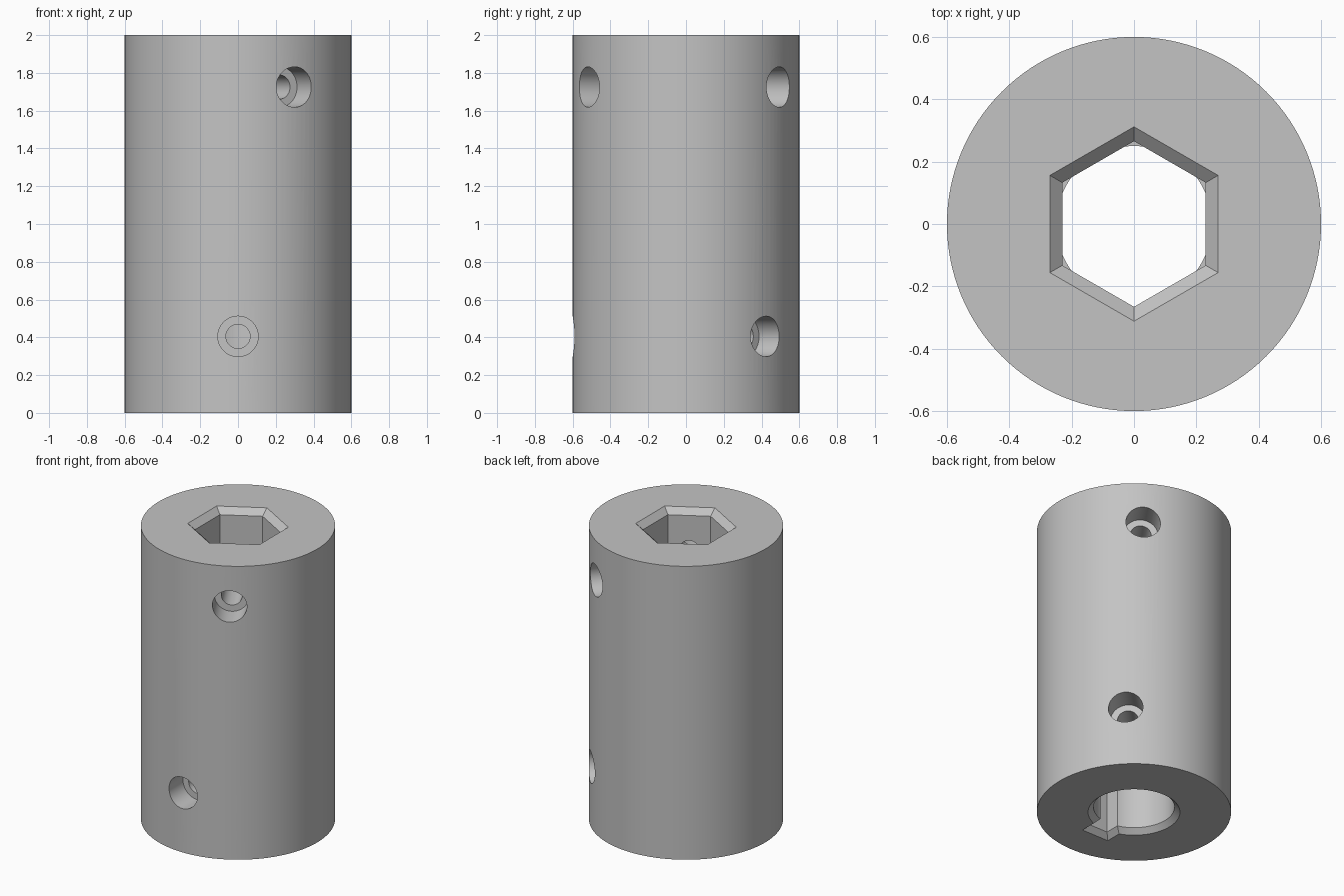
import bpy, bmesh, math
from mathutils import Matrix

cube = bpy.data.objects.get("Cube")
if cube:
    bpy.data.objects.remove(cube, do_unlink=True)

steel = bpy.data.materials.new("plain_grey")
steel.use_nodes = True
grey = (0.55, 0.55, 0.55, 1)
steel.diffuse_color = grey
steel.node_tree.nodes["Principled BSDF"].inputs["Base Color"].default_value = grey


def ngon(r, n, turn=0.0):
    return [(r * math.cos(turn + math.tau * i / n), r * math.sin(turn + math.tau * i / n)) for i in range(n)]


def slot(half_width, depth):
    return [(-half_width, -depth), (half_width, -depth), (half_width, 0), (-half_width, 0)]


def loft(name, rings):
    """Closed solid through (outline, height) rings."""
    bm = bmesh.new()
    loops = [[bm.verts.new((x, y, z)) for x, y in pts] for pts, z in rings]
    n = len(loops[0])
    for a, b in zip(loops, loops[1:]):
        for i in range(n):
            j = (i + 1) % n
            bm.faces.new((a[i], a[j], b[j], b[i]))
    bm.faces.new(loops[0][::-1])
    bm.faces.new(loops[-1])
    bmesh.ops.recalc_face_normals(bm, faces=bm.faces)
    mesh = bpy.data.meshes.new(name)
    bm.to_mesh(mesh)
    bm.free()
    mesh.materials.append(steel)
    ob = bpy.data.objects.new(name, mesh)
    bpy.context.collection.objects.link(ob)
    return ob


R, H, MID = 0.6, 2.0, 1.0
body = loft("coupling_body", [(ngon(R, 128), 0), (ngon(R, 128), H)])
cutters = []

# Hexagonal socket in the upper half, with a chamfered mouth
apothem, c = 0.23, 0.04
hexagon = lambda a: ngon(a / math.cos(math.pi / 6), 6, math.pi / 2)
cutters.append(loft("hex_cutter", [(hexagon(apothem), MID - 0.001), (hexagon(apothem), H - c),
                                   (hexagon(apothem + 2 * c), H + c)]))

# Round bore and keyway in the lower half, both chamfered
bore, key_w, key_d, c = 0.25, 0.068, 0.34, 0.034
cutters.append(loft("bore_cutter", [(ngon(bore + 2 * c, 96), -c), (ngon(bore, 96), c), (ngon(bore, 96), MID)]))
cutters.append(loft("keyway_cutter", [(slot(key_w + 2 * c, key_d + 2 * c), -c), (slot(key_w, key_d), c),
                                      (slot(key_w, key_d), MID)]))

# Counterbored set screw holes: (direction in degrees, height)
pilot, head, seat = 0.064, 0.107, 0.44
for angle, z in ((-60, 1.725), (55.5, 1.725), (-90, 0.405), (45, 0.405)):
    hole = loft("screw_hole_cutter", [(ngon(pilot, 48), 0.12), (ngon(pilot, 48), seat),
                                      (ngon(head, 48), seat), (ngon(head, 48), R + 0.1)])
    hole.data.transform(Matrix.Translation((0, 0, z)) @ Matrix.Rotation(math.radians(angle), 4, 'Z')
                        @ Matrix.Rotation(math.pi / 2, 4, 'Y'))
    cutters.append(hole)

# Cut everything out of the body
bpy.context.view_layer.objects.active = body
body.select_set(True)
for cutter in cutters:
    mod = body.modifiers.new("cut", 'BOOLEAN')
    mod.operation = 'DIFFERENCE'
    mod.solver = 'EXACT'
    mod.object = cutter
    bpy.ops.object.modifier_apply(modifier=mod.name)
    bpy.data.objects.remove(cutter, do_unlink=True)

bpy.ops.object.select_all(action='DESELECT')
body.select_set(True)
bpy.ops.object.shade_smooth_by_angle(angle=math.radians(30))
